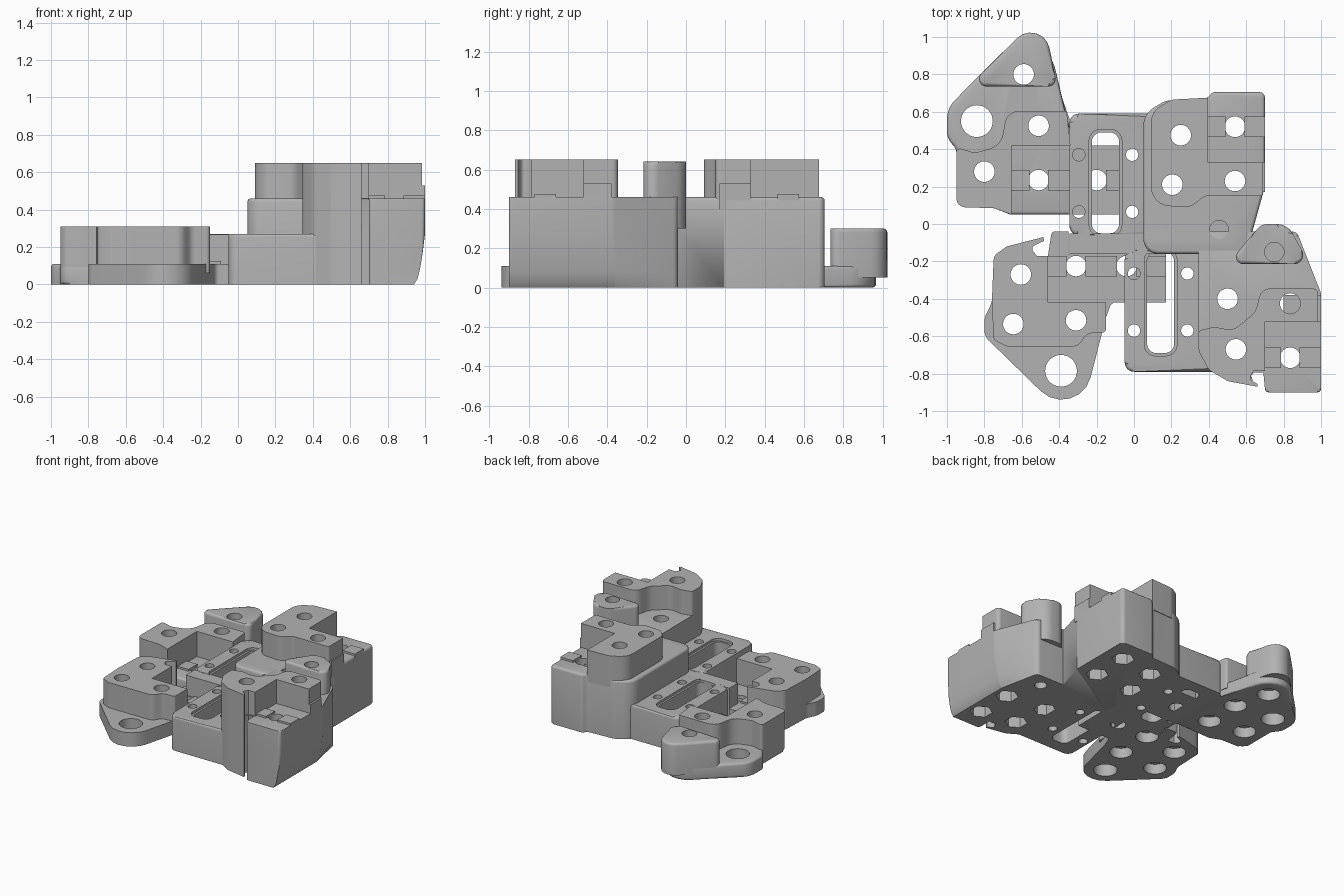
import bpy, bmesh, math
from mathutils import Vector

old = bpy.data.objects.get("Cube")
if old:
    bpy.data.objects.remove(old, do_unlink=True)

grey = bpy.data.materials.new("plain grey")
grey.use_nodes = True
grey.diffuse_color = (0.45, 0.45, 0.45, 1)
grey.node_tree.nodes["Principled BSDF"].inputs["Base Color"].default_value = grey.diffuse_color


def rounded(points, steps=6):
    """Outline whose corners (x, y, radius) are replaced with arcs."""
    outline = []
    count = len(points)
    for i, (x, y, radius) in enumerate(points):
        corner = Vector((x, y))
        before = Vector(points[i - 1][:2]) - corner
        after = Vector(points[(i + 1) % count][:2]) - corner
        half = before.angle(after) / 2
        if radius == 0 or half > 1.55:
            outline.append(corner)
            continue
        trim = min(radius / math.tan(half), before.length * 0.48, after.length * 0.48)
        radius = trim * math.tan(half)
        before.normalize()
        after.normalize()
        centre = corner + (before + after).normalized() * (radius / math.sin(half))
        start = corner + before * trim - centre
        sweep = start.angle_signed(corner + after * trim - centre)
        for k in range(steps + 1):
            angle = -sweep * k / steps
            c, s = math.cos(angle), math.sin(angle)
            outline.append(centre + Vector((start.x * c - start.y * s, start.x * s + start.y * c)))
    return outline


def finish(name, bm):
    bmesh.ops.recalc_face_normals(bm, faces=bm.faces)
    mesh = bpy.data.meshes.new(name)
    bm.to_mesh(mesh)
    bm.free()
    obj = bpy.data.objects.new(name, mesh)
    bpy.context.collection.objects.link(obj)
    mesh.materials.append(grey)
    return obj


def prism(name, points, levels, top=0, bottom=0, limit=None):
    """Stack the outline at each level; optionally soften the rims."""
    bm = bmesh.new()
    outline = rounded(points)
    rings = []
    for z in levels:
        edge = limit(z) if limit else math.inf
        rings.append([bm.verts.new((min(p.x, edge), p.y, z)) for p in outline])
    for low, high in zip(rings, rings[1:]):
        for i in range(len(low)):
            bm.faces.new((low[i - 1], low[i], high[i], high[i - 1]))
    caps = [bm.faces.new(rings[0]), bm.faces.new(rings[-1])]
    for cap, size in zip(caps, (bottom, top)):
        if size:
            bmesh.ops.bevel(bm, geom=list(cap.edges), offset=size, segments=3,
                            profile=0.5, affect='EDGES', clamp_overlap=True)
    return finish(name, bm)


def box(name, x0, x1, y0, y1, z0, z1):
    return prism(name, [(x0, y0, 0), (x1, y0, 0), (x1, y1, 0), (x0, y1, 0)], (z0, z1))


def cut(obj, cutter):
    mod = obj.modifiers.new("cut", 'BOOLEAN')
    mod.operation = 'DIFFERENCE'
    mod.solver = 'EXACT'
    mod.object = cutter
    graph = bpy.context.evaluated_depsgraph_get()
    mesh = bpy.data.meshes.new_from_object(obj.evaluated_get(graph))
    obj.modifiers.clear()
    obj.data = mesh
    bpy.data.objects.remove(cutter, do_unlink=True)


def bore(obj, centres, radius, z0=-0.1, z1=0.9, sides=32):
    """Drill equal round or hexagonal holes."""
    bm = bmesh.new()
    for x, y in centres:
        made = bmesh.ops.create_cone(bm, cap_ends=True, segments=sides, radius1=radius,
                                     radius2=radius, depth=z1 - z0)
        bmesh.ops.translate(bm, verts=made["verts"], vec=(x, y, (z0 + z1) / 2))
    cutter = finish("drill", bm)
    cutter.hide_render = True
    cut(obj, cutter)


def ribs(name, ends, y, floor, gap_centre):
    """Low raised rib on a pocket floor, split around its bolt hole."""
    low, high = ends
    for side, (a, b) in (("right", (low, gap_centre - 0.05)), ("left", (gap_centre + 0.05, high))):
        box(name + "_" + side, a, b, y - 0.055, y + 0.055, floor - 0.03, floor + 0.015)


BOLT, NUT, RIM = 0.055, 0.082, 0.018
LOW, FRAME, LOW_TOP, LEDGE, TOP = 0.11, 0.27, 0.31, 0.46, 0.65

# Rear low foot: flange, raised block and rounded boss
rear_tip = (-.49, 1.13, .165)
rear_bolts = [(-.51, .525), (-.8, .28), (-.51, .235), (-.59, .8)]
rear_foot = prism("rear_foot", [
    rear_tip, (-1, .62, .15), (-1, .46, .1), (-.95, .4, .05), (-.95, .09, .05),
    (-.75, .085, .05), (-.66, .05, .04), (-.3, .05, 0), (-.3, .5, 0), (-.35, .52, 0)],
    (0, LOW), RIM, RIM)
rear_block = prism("rear_foot_block", [
    (-.95, .41, .02), (-.85, .38, .06), (-.71, .42, .1), (-.68, .605, .08), (-.36, .605, .02),
    (-.34, .42, 0), (-.655, .42, 0), (-.655, .05, 0), (-.75, .085, .05), (-.95, .09, .05)],
    (.06, LOW_TOP))
rear_boss = prism("rear_foot_boss", [rear_tip, (-.885, .735, .04), (-.41, .735, .04)],
                  (.05, .3), RIM)
rear_tab = box("rear_foot_tab", -.35, -.08, .05, .42, 0, LOW)
bore(rear_foot, [(-.84, .55)], .085)
bore(rear_tab, [(-.2, .235)], BOLT)

# Front low foot with its thin spring hook
hook = [(-.46, -.17, 0), (-.52, -.17, 0), (-.555, -.125, .02), (-.48, -.09, 0), (-.485, -.07, 0),
        (-.68, -.12, .05), (-.75, -.17, .05), (-.76, -.42, .1)]
front_bolts = [(-.605, -.27), (-.645, -.535), (-.31, -.515), (-.31, -.225)]
front_foot = prism("front_foot", [
    (-.3, -1.087, .16), (-.15, -.5, .03), (-.12, -.42, .03), (0, -.42, 0), (0, -.16, 0),
    (-.35, -.16, 0), (-.35, -.04, 0), (-.44, -.04, .02)] + hook + [(-.8, -.5, .1), (-.8, -.6, .08)],
    (0, LOW))
front_block = prism("front_foot_block", [
    (-.75, -.62, .03), (-.68, -.655, .05), (-.3, -.655, .06), (-.25, -.585, .05),
    (-.15, -.58, .02), (-.15, -.42, 0), (-.46, -.42, 0)] + hook, (.06, LOW_TOP))
front_tab = box("front_foot_tab", -.05, .17, -.42, -.16, 0, LOW)
bore(front_foot, [(-.39, -.785)], .085)
for part in (front_foot, front_tab):
    bore(part, [(-.04, -.225)], BOLT)

# Bolt holes and round counterbores in the feet
for parts, bolts in (((rear_foot, rear_block, rear_boss), rear_bolts),
                     ((front_foot, front_block), front_bolts)):
    for part in parts:
        bore(part, bolts, BOLT)
        bore(part, bolts, NUT, -.1, .08)

# Two slotted frames, mirrored across the middle and shifted
for name, shift, flip in (("rear_frame", 0, 1), ("front_frame", .295, -1)):
    def place(points):
        return [(x + shift, flip * (y + .1) - .1, r) for x, y, r in points]
    frame = prism(name, place([(-.345, -.06, .05), (-.345, .59, .05), (.15, .59, 0), (.15, -.06, 0)]),
                  (0, FRAME), RIM)
    slot = prism("slot", place([(-.225, -.05, .05), (-.225, .49, .05), (-.08, .49, .05), (-.08, -.05, .05)]),
                 (-.1, .5))
    rim = prism("slot_rim", place([(-.24, -.065, .06), (-.24, .505, .06), (-.065, .505, .06),
                                   (-.065, -.065, .06)]), (.25, .5))
    for cutter in (slot, rim):
        cut(frame, cutter)
    bore(frame, [p[:2] for p in place([(x, y, 0) for x in (-.295, -.01) for y in (.065, .37)])], .033)
box("rear_frame_lip", -.345, .15, -.16, -.05, 0, FRAME - .002)

# Rear tall body with raised block
tall_rear_bolts = [(.25, .475), (.205, .21), (.54, .23), (.54, .52)]
rear_wall = [(.39, .67, .05), (.42, .705, .03), (.7, .705, .03)]
rear_body = prism("rear_body", [
    (.05, -.16, .08), (.05, .59, .15), (.17, .66, .1)] + rear_wall +
    [(.7, .2, .05), (.6, -.16, 0)], (0, LEDGE), RIM, .008)
rear_top = prism("rear_body_block", [
    (.09, .1, .14), (.09, .6, .14), (.2, .665, .1), (.395, .675, 0), (.395, .33, 0),
    (.69, .33, 0), (.69, .15, .02), (.38, .15, .06), (.3, .09, .08)], (.4, TOP))
box("rear_body_step", .6, .7, .17, .33, .4, .53)
bore(rear_body, [(.455, -.03)], .05, .3)

# Front tall body with matching hook and rounded-under outer side
tall_front_bolts = [(.5, -.4), (.545, -.67), (.835, -.425), (.835, -.715)]
tall_hook = [(.345, -.68, .1), (.4, -.78, .06), (.5, -.84, .06), (.66, -.87, 0), (.66, -.855, 0),
             (.615, -.83, .02), (.64, -.785, 0), (.7, -.785, 0)]
front_body = prism("front_body", [(.345, -.04, .06)] + tall_hook + [
    (.7, -.9, .02), (1, -.9, .02), (1, -.37, .06), (.87, -.04, .04)],
    (0, .03, .08, .16, .27, LEDGE), RIM, 0,
    lambda z: .94 + .06 * min(1, z / .27) ** .5)
front_top = prism("front_body_block", tall_hook + [
    (.7, -.52, 0), (.985, -.52, 0), (.985, -.345, .03), (.68, -.345, .06), (.65, -.47, .1),
    (.53, -.57, .08), (.43, -.55, .04), (.345, -.57, .02)], (.4, TOP))
box("front_body_step", .8, 1, -.52, -.38, .4, .53)
front_boss = prism("front_body_boss", [
    (.5, -.215, .04), (.68, 0, .08), (.82, 0, .1), (.94, -.215, .05)], (.3, .64), RIM)
bore(front_boss, [(.75, -.15)], .052, .57)

# Bolt holes and hexagonal nut pockets in the tall bodies
for parts, bolts in (((rear_body, rear_top), tall_rear_bolts),
                     ((front_body, front_top), tall_front_bolts)):
    for part in parts:
        bore(part, bolts, BOLT)
    bore(parts[0], bolts, NUT, -.1, .13, 6)
bore(front_body, [(.75, -.15)], .045, -.1, .3)

# Raised ribs in every pocket
ribs("rear_foot_rib", (-.655, -.35), .235, LOW, -.51)
ribs("rear_tab_rib", (-.35, -.08), .235, LOW, -.2)
ribs("front_foot_rib", (-.46, -.1), -.225, LOW, -.31)
ribs("front_tab_rib", (-.1, .17), -.225, LOW, -.04)
ribs("rear_body_rib", (.395, .7), .52, LEDGE, .54)
ribs("front_body_rib", (.7, 1), -.715, LEDGE, .835)

# Smooth curved walls, keep hard edges
bpy.ops.object.select_all(action='DESELECT')
for obj in bpy.context.scene.objects:
    if obj.type == 'MESH':
        obj.select_set(True)
        bpy.context.view_layer.objects.active = obj
bpy.ops.object.shade_smooth_by_angle(angle=math.radians(32))
